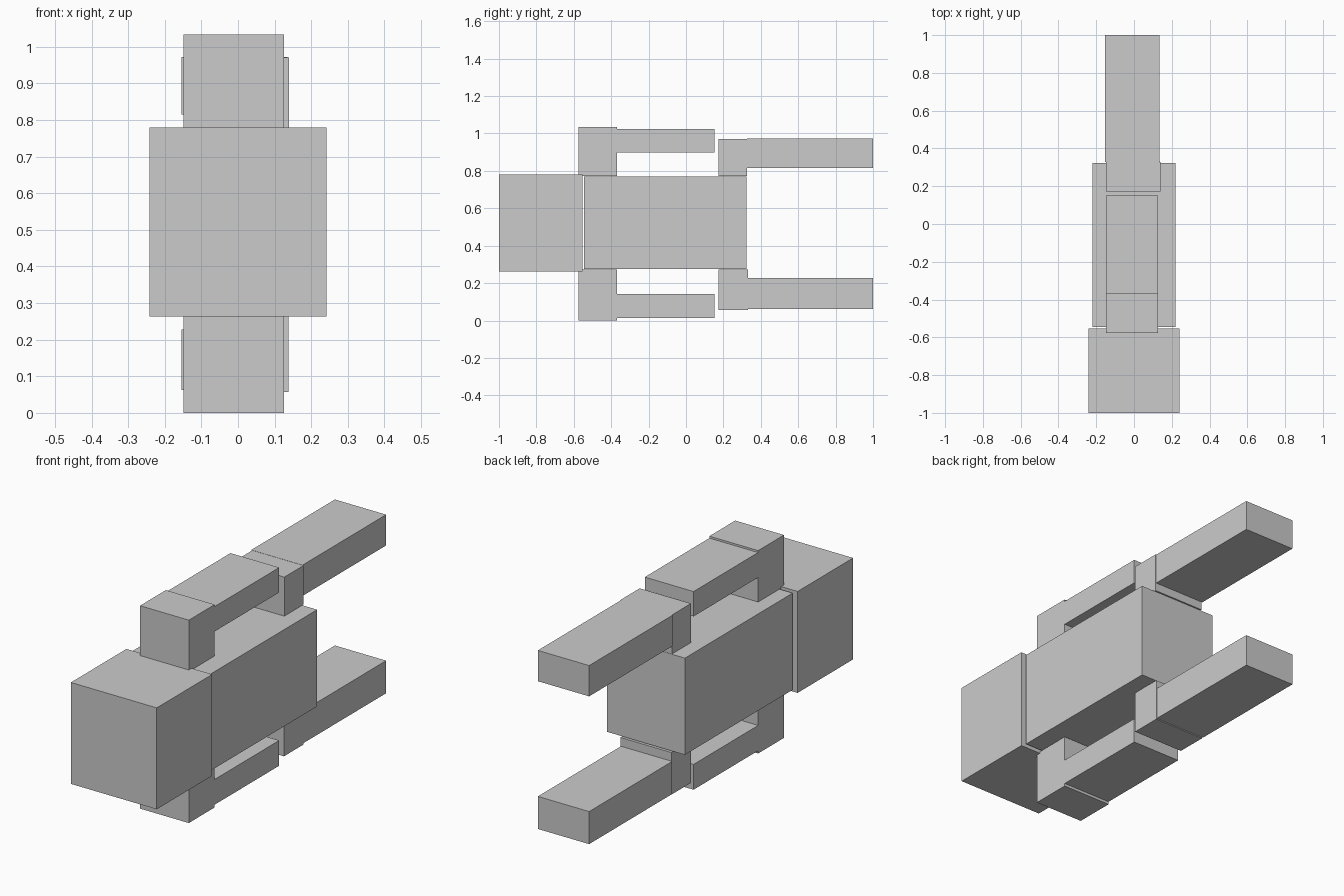
import bpy

if "Cube" in bpy.data.objects:
    bpy.data.objects.remove(bpy.data.objects["Cube"])


def box(name, x, y, z):
    """Flat-faced box spanning the given (min, max) ranges."""
    bpy.ops.mesh.primitive_cube_add(size=1)
    ob = bpy.context.object
    ob.name = name
    ob.data.name = name
    ob.location = [(a + b) / 2 for a, b in (x, y, z)]
    ob.scale = [b - a for a, b in (x, y, z)]
    bpy.ops.object.transform_apply(location=True, rotation=False, scale=True)
    return ob


# Head and torso, separated by a thin gap
box("head", (-0.242, 0.242), (-1.0, -0.553), (0.263, 0.78))
box("torso", (-0.22, 0.22), (-0.545, 0.323), (0.276, 0.769))

# Front limbs: root block at the torso, then a thinner limb running back
arm_x = (-0.149, 0.126)
for side, root_z, limb_z in (
    ("upper", (0.772, 1.034), (0.897, 1.024)),
    ("lower", (0.0, 0.272), (0.014, 0.143)),
):
    box(side + "_arm_root", arm_x, (-0.576, -0.368), root_z)
    box(side + "_arm", arm_x, (-0.368, 0.152), limb_z)

# Rear limbs: root block at the torso, then a long limb to the back
for side, root_x, limb_x, split_y, root_z, limb_z in (
    ("upper", (-0.149, 0.14), (-0.154, 0.135), 0.327, (0.772, 0.971), (0.815, 0.972)),
    ("lower", (-0.149, 0.138), (-0.154, 0.135), 0.331, (0.057, 0.272), (0.062, 0.228)),
):
    box(side + "_leg_root", root_x, (0.173, split_y), root_z)
    box(side + "_leg", limb_x, (split_y, 1.0), limb_z)
